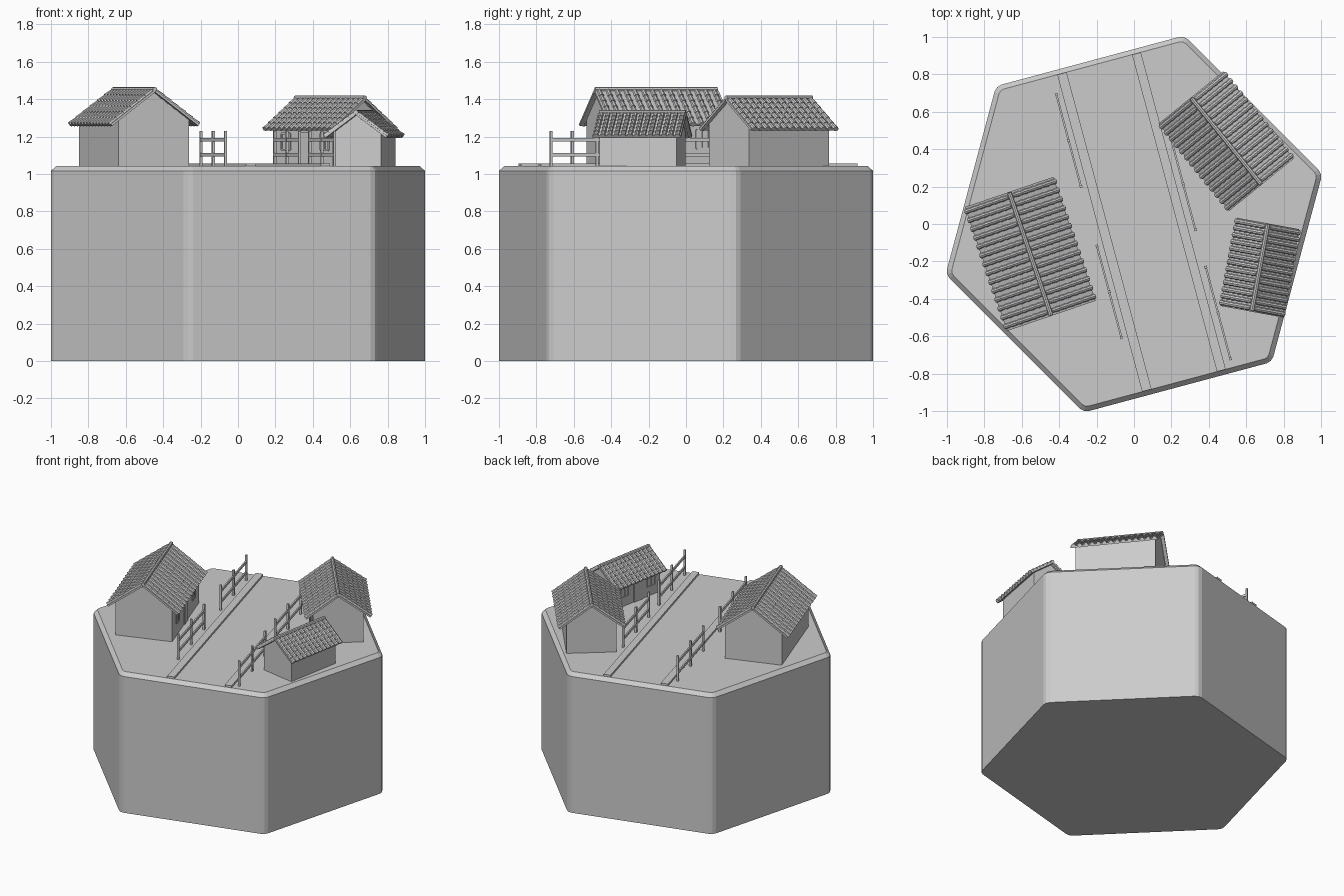
import bpy, bmesh
from math import radians, cos, tan, pi
from mathutils import Matrix, Vector

if "Cube" in bpy.data.objects:
    bpy.data.objects.remove(bpy.data.objects["Cube"])

TOP = 1.042
T = Matrix.Translation
R = Matrix.Rotation
TILT = radians(36.5)


def make(name, bm, mat=Matrix.Identity(4)):
    bmesh.ops.recalc_face_normals(bm, faces=bm.faces)
    me = bpy.data.meshes.new(name)
    bm.to_mesh(me)
    bm.free()
    ob = bpy.data.objects.new(name, me)
    ob.matrix_world = mat
    bpy.context.collection.objects.link(ob)
    return ob


def add_box(bm, lo, hi, mat=Matrix.Identity(4)):
    lo, hi = Vector(lo), Vector(hi)
    size = Matrix.Diagonal((*(hi - lo), 1))
    bmesh.ops.create_cube(bm, size=1, matrix=mat @ T((lo + hi) / 2) @ size)


def add_rod(bm, r1, r2, length, mat, sides=8):
    bmesh.ops.create_cone(bm, cap_ends=True, segments=sides, radius1=r1,
                          radius2=r2, depth=length, matrix=mat)


# hexagonal base with chamfered corners and top rim
bm = bmesh.new()
bmesh.ops.create_cone(bm, cap_ends=True, segments=6, radius1=1.043, radius2=1.043,
                      depth=TOP, matrix=T((0, 0, TOP / 2)) @ R(radians(-15), 4, 'Z'))
up = [e for e in bm.edges if abs(e.verts[0].co.z - e.verts[1].co.z) > 0.5]
bmesh.ops.bevel(bm, geom=up, offset=0.03, segments=2, profile=0.5, affect='EDGES')
rim = [e for e in bm.edges if all(v.co.z > TOP - 1e-4 for v in e.verts)]
bmesh.ops.bevel(bm, geom=rim, offset=0.026, segments=1, affect='EDGES')
make("base", bm)

# road kerbs, in the frame of the base
road = R(radians(15), 4, 'Z')
for name, a, b in (("kerb_left", -0.19, -0.138), ("kerb_right", 0.224, 0.273)):
    bm = bmesh.new()
    add_box(bm, (a, -0.877, TOP - 0.01), (b, 0.877, 1.057))
    make(name, bm, road)


# fences: three posts and two rails
def fence(name, x, y0, y1):
    bm = bmesh.new()
    for i in range(3):
        y = y0 + (y1 - y0) * i / 2
        add_box(bm, (x - 0.007, y - 0.007, TOP - 0.01), (x + 0.007, y + 0.007, 1.23))
    for z in (1.102, 1.182):
        add_box(bm, (x - 0.005, y0, z - 0.009), (x + 0.005, y1, z + 0.009))
    make(name, bm, road)


fence("fence_left_back", -0.222, 0.267, 0.775)
fence("fence_left_front", -0.222, -0.57, -0.062)
fence("fence_right_back", 0.309, -0.115, 0.393)
fence("fence_right_front", 0.311, -0.83, -0.322)


# gabled houses with rows of overlapping round tiles
def house(name, cx, cy, yaw, w, l, half, roof_l, ridge, rows, door_side):
    mat = T((cx, cy, 0)) @ R(radians(yaw), 4, 'Z')
    t, r = 0.012, 0.013
    apex = ridge - t / cos(TILT) - r
    wall = apex - w / 2 * tan(TILT)

    # walls
    bm = bmesh.new()
    add_box(bm, (-w / 2, -l / 2, TOP - 0.01), (w / 2, l / 2, wall))
    make(name + "_walls", bm, mat)

    # gable prism
    bm = bmesh.new()
    ends = [[bm.verts.new((x, y, z)) for x, z in
             ((-w / 2, wall), (w / 2, wall), (0, apex))] for y in (-l / 2, l / 2)]
    bm.faces.new(ends[0])
    bm.faces.new(ends[1])
    for i in range(3):
        j = (i + 1) % 3
        bm.faces.new((ends[0][i], ends[0][j], ends[1][j], ends[1][i]))
    make(name + "_gable", bm, mat)

    # roof boards and tiles, mirrored by half a turn
    boards, tiles = bmesh.new(), bmesh.new()
    slope = half / cos(TILT)
    pitch = roof_l / rows
    steps = 6
    for turn in (0, pi):
        m = T((0, 0, apex)) @ R(turn, 4, 'Z') @ R(TILT, 4, 'Y')
        add_box(boards, (0, -roof_l / 2, 0), (slope, roof_l / 2, t), m)
        for i in range(rows):
            y = -roof_l / 2 + pitch * (i + 0.5)
            for k in range(steps):
                x = slope * (k + 0.5) / steps + 0.003
                add_rod(tiles, 0.011, 0.015, slope / steps,
                        m @ T((x, y, t)) @ R(pi / 2, 4, 'Y'))
    make(name + "_roof", boards, mat)
    make(name + "_tiles", tiles, mat)

    # ridge cap
    bm = bmesh.new()
    add_rod(bm, 0.013, 0.013, roof_l - 0.01, T((0, 0, ridge - 0.013)) @ R(pi / 2, 4, 'X'))
    make(name + "_ridge_cap", bm, mat)

    # door and two windows facing the road
    h = wall - TOP
    x = door_side * w / 2
    bm = bmesh.new()
    add_box(bm, (x - 0.006, -0.04, TOP), (x + 0.006, 0.04, TOP + h * 0.8))
    make(name + "_door", bm, mat)
    bm = bmesh.new()
    for s in (-1, 1):
        y, z, a, b = s * l * 0.3, TOP + h * 0.58, 0.035, h * 0.2
        for k in (-1, 1):
            add_box(bm, (x - 0.006, y - a, z + k * b - 0.005), (x + 0.006, y + a, z + k * b + 0.005))
            add_box(bm, (x - 0.006, y + k * a - 0.005, z - b), (x + 0.006, y + k * a + 0.005, z + b))
        add_box(bm, (x - 0.005, y - 0.003, z - b), (x + 0.005, y + 0.003, z + b))
    make(name + "_windows", bm, mat)


house("large_house", -0.555, -0.16, 18.8, 0.40, 0.65, 0.243, 0.70, 1.465, 14, 1)
house("middle_house", 0.493, 0.443, 39, 0.34, 0.55, 0.215, 0.60, 1.42, 14, -1)
house("small_hut", 0.673, -0.233, -10.5, 0.265, 0.42, 0.162, 0.48, 1.343, 13, -1)
